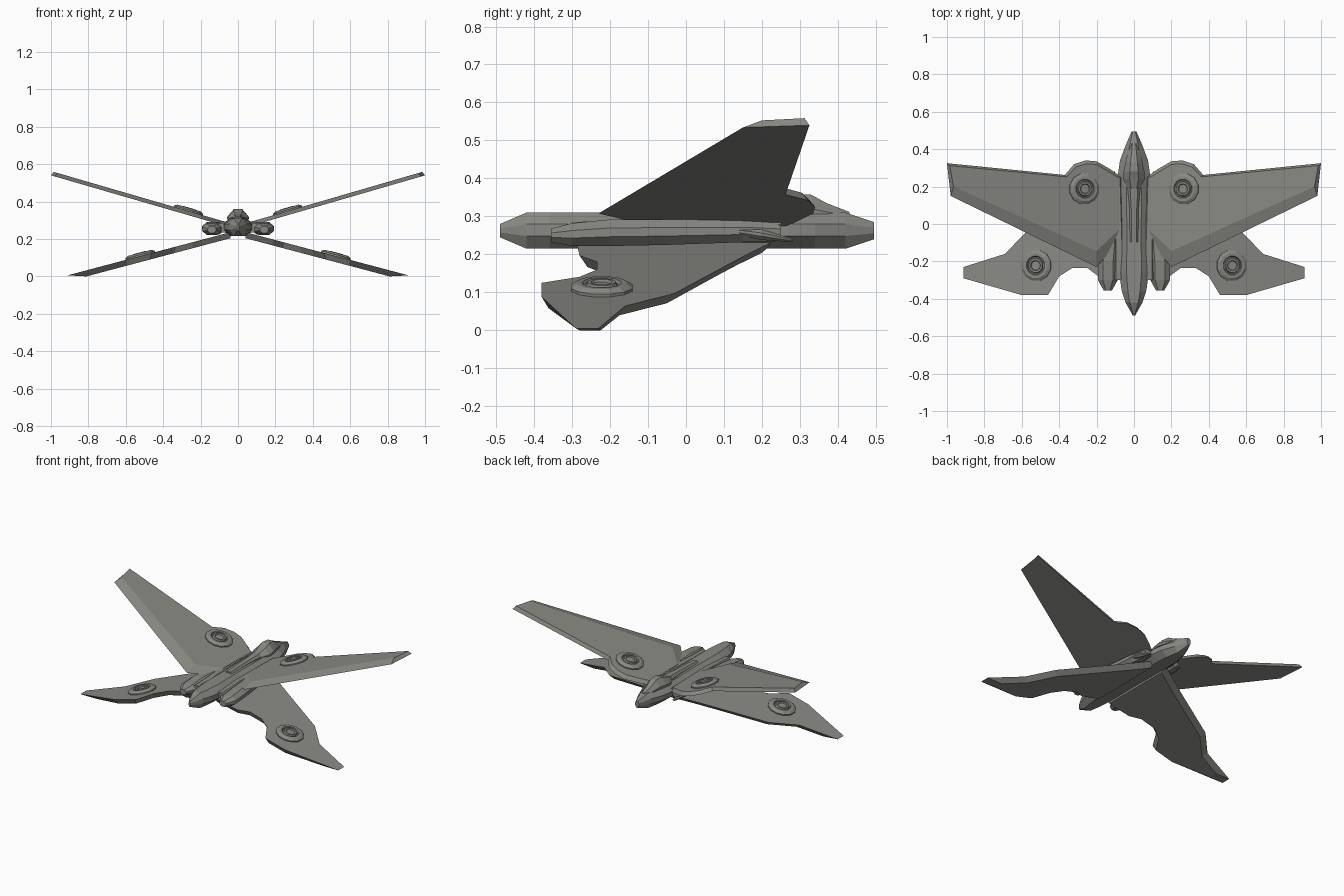
import bpy, bmesh, math
from mathutils import Matrix, Vector

grey = bpy.data.materials.new("hull grey")
grey.diffuse_color = (0.25, 0.25, 0.23, 1)


def finish(name, bm, mirror=False):
    bmesh.ops.recalc_face_normals(bm, faces=bm.faces)
    me = bpy.data.meshes.new(name)
    bm.to_mesh(me)
    bm.free()
    me.materials.append(grey)
    ob = bpy.data.objects.new(name, me)
    bpy.context.collection.objects.link(ob)
    if mirror:
        ob.modifiers.new("mirror", 'MIRROR')
    return ob


def skin(bm, rings):
    """Bridge equal rings of points and cap both ends."""
    vs = [[bm.verts.new(p) for p in r] for r in rings]
    n = len(vs[0])
    for a, b in zip(vs, vs[1:]):
        for i in range(n):
            j = (i + 1) % n
            bm.faces.new((a[i], a[j], b[j], b[i]))
    bm.faces.new(vs[0])
    bm.faces.new(vs[-1])


def loft(name, sections, band=(0.35, 0.68), flat=0.5, mirror=False):
    """Octagonal body along y; sections are (y, centre x, half width, low z, high z)."""
    rings = []
    for y, c, w, lo, hi in sections:
        a, b = (lo + (hi - lo) * t for t in band)
        right = [(flat, lo), (1, a), (1, b), (flat, hi)]
        rings.append([(c + s * w, y, z) for s, z in right] +
                     [(c - s * w, y, z) for s, z in reversed(right)])
    bm = bmesh.new()
    skin(bm, rings)
    return finish(name, bm, mirror)


def wing(name, low, high, low_z, high_z):
    """Slanted plate with chamfered rim; z = offset + slope * x on each face."""
    bm = bmesh.new()
    skin(bm, [[(x, y, o + s * x) for x, y in pts]
              for pts, (o, s) in ((low, low_z), (high, high_z))])
    return finish(name, bm, True)


def pod(name, x, y, z, slope):
    """Round emitter with stepped rings, tilted to lie on its wing."""
    steps = [(0.084, -0.012), (0.084, 0.004), (0.068, 0.014), (0.052, 0.014),
             (0.048, 0.006), (0.042, 0.006), (0.038, 0.016), (0.028, 0.016),
             (0.024, 0.010)]
    n = 12
    m = Matrix.Translation((x, y, z)) @ Matrix.Rotation(-math.atan(slope), 4, 'Y')
    rings = [[m @ Vector((r * math.cos(2 * math.pi * (i + .5) / n),
                          r * math.sin(2 * math.pi * (i + .5) / n), h))
              for i in range(n)] for r, h in steps]
    bm = bmesh.new()
    skin(bm, rings)
    return finish(name, bm, True)


# Central body
loft("fuselage", [(-0.49, 0, 0.006, 0.245, 0.28), (-0.42, 0, 0.045, 0.215, 0.31),
                  (-0.36, 0, 0.065, 0.215, 0.31), (-0.26, 0, 0.08, 0.215, 0.31),
                  (-0.05, 0, 0.075, 0.215, 0.31), (0.27, 0, 0.085, 0.215, 0.31),
                  (0.34, 0, 0.075, 0.215, 0.31), (0.42, 0, 0.045, 0.215, 0.31),
                  (0.495, 0, 0.013, 0.24, 0.285)])
loft("canopy", [(0.165, 0, 0.025, 0.30, 0.322), (0.24, 0, 0.058, 0.30, 0.345),
                (0.28, 0, 0.056, 0.30, 0.36), (0.33, 0, 0.045, 0.30, 0.357),
                (0.37, 0, 0.036, 0.30, 0.335), (0.43, 0, 0.02, 0.29, 0.312)],
     band=(0.1, 0.35), flat=0.4)
loft("dorsal_spine", [(-0.095, 0, 0.022, 0.30, 0.318), (0.08, 0, 0.024, 0.30, 0.325),
                      (0.19, 0, 0.034, 0.30, 0.33)], band=(0.2, 0.5), flat=0.6)

# Engine nacelles with pointed exhausts
loft("nacelle", [(-0.355, 0.14, 0.022, 0.232, 0.268), (-0.30, 0.14, 0.053, 0.222, 0.282),
                 (-0.20, 0.138, 0.053, 0.222, 0.292), (-0.05, 0.125, 0.05, 0.225, 0.292),
                 (0.15, 0.11, 0.042, 0.232, 0.29), (0.25, 0.105, 0.02, 0.235, 0.282)],
     mirror=True)
loft("root_fairing", [(-0.30, 0.08, 0.03, 0.235, 0.285), (-0.10, 0.08, 0.03, 0.235, 0.292),
                      (0.25, 0.09, 0.03, 0.245, 0.295)], mirror=True)
loft("exhaust", [(0.14, 0.14, 0.014, 0.25, 0.27), (0.20, 0.13, 0.02, 0.238, 0.265),
                 (0.28, 0.11, 0.008, 0.232, 0.242)], mirror=True)

# Upper swept wings, chamfered along the leading edge and tip
wing("upper_wing",
     [(0.08, 0.26), (0.13, 0.295), (0.20, 0.335), (0.26, 0.34), (0.32, 0.32),
      (0.37, 0.262), (1.0, 0.325), (0.98, 0.15), (0.20, -0.23), (0.08, -0.09)],
     [(0.08, 0.245), (0.135, 0.28), (0.20, 0.318), (0.255, 0.322), (0.31, 0.305),
      (0.36, 0.252), (0.985, 0.312), (0.965, 0.20), (0.20, -0.145), (0.08, -0.03)],
     (0.25, 0.29), (0.272, 0.291))

# Lower wings, chamfered on the underside
wing("lower_wing",
     [(0.04, -0.27), (0.18, -0.26), (0.24, -0.22), (0.34, -0.22), (0.41, -0.265),
      (0.47, -0.362), (0.59, -0.362), (0.81, -0.28), (0.81, -0.225), (0.66, -0.175),
      (0.54, -0.05), (0.27, 0.08), (0.16, 0.135), (0.04, 0.20)],
     [(0.04, -0.29), (0.19, -0.28), (0.25, -0.235), (0.33, -0.235), (0.40, -0.28),
      (0.46, -0.38), (0.60, -0.38), (0.912, -0.29), (0.912, -0.23), (0.69, -0.16),
      (0.565, -0.03), (0.29, 0.105), (0.18, 0.16), (0.04, 0.235)],
     (0.2146, -0.265), (0.247, -0.265))

# Emitter pods on all four wings
pod("upper_pod", 0.265, 0.188, 0.352, 0.291)
pod("lower_pod", 0.523, -0.222, 0.112, -0.265)
